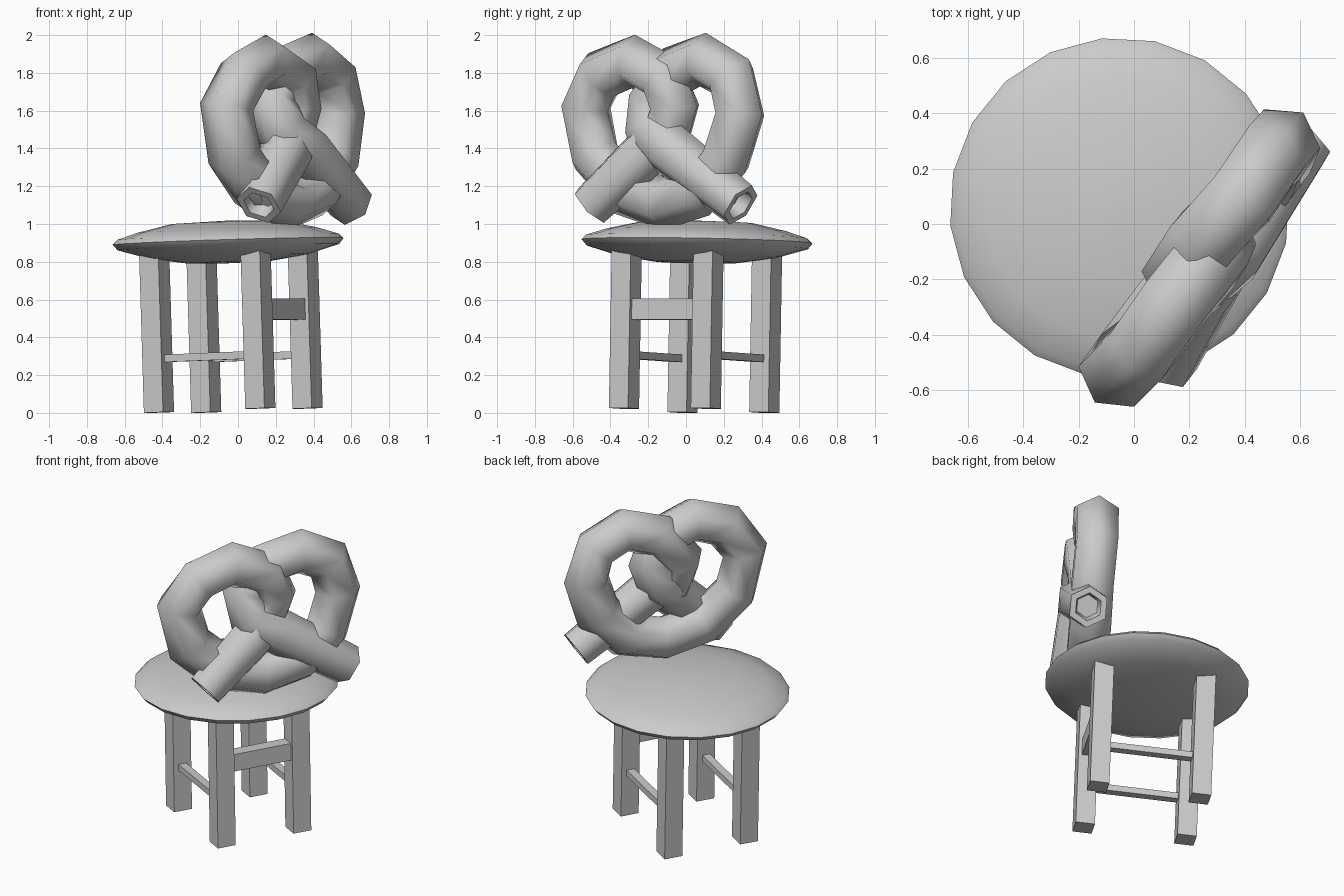
import bpy, bmesh
from math import radians, cos, sin, pi
from mathutils import Matrix, Vector

if "Cube" in bpy.data.objects:
    bpy.data.objects.remove(bpy.data.objects["Cube"])

# Stool frame: turned 60 degrees and leaning back slightly
FRAME = (Matrix.Translation((-0.025, 0.043, 0.013))
         @ Matrix.Rotation(radians(60), 4, 'Z')
         @ Matrix.Rotation(radians(-2), 4, 'X'))


def finish(name, bm, smooth=None):
    bmesh.ops.recalc_face_normals(bm, faces=bm.faces)
    me = bpy.data.meshes.new(name)
    bm.to_mesh(me)
    bm.free()
    ob = bpy.data.objects.new(name, me)
    bpy.context.collection.objects.link(ob)
    if smooth:
        bpy.ops.object.select_all(action='DESELECT')
        ob.select_set(True)
        bpy.context.view_layer.objects.active = ob
        bpy.ops.object.shade_smooth_by_angle(angle=radians(smooth))
    return ob


def box(name, center, size):
    bm = bmesh.new()
    bmesh.ops.create_cube(bm, size=1, matrix=FRAME @ Matrix.Translation(center)
                          @ Matrix.Diagonal((*size, 1)))
    return finish(name, bm)


def skin(bm, rings, cap=True):
    rows = [[bm.verts.new(p) for p in r] for r in rings]
    n = len(rows[0])
    for a, b in zip(rows, rows[1:]):
        for i in range(n):
            j = (i + 1) % n
            bm.faces.new((a[i], a[j], b[j], b[i]))
    if cap:
        bm.faces.new(rows[0])
        bm.faces.new(rows[-1])


# Legs and side rungs
for side, sx in (("left", -1), ("right", 1)):
    for end, sy in (("front", -1), ("back", 1)):
        box(f"{end}_{side}_leg", (sx * 0.25, sy * 0.31, 0.425), (0.117, 0.117, 0.85))
    box(f"{side}_rung", (sx * 0.25, 0, 0.285), (0.05, 0.52, 0.04))

# Front rail
box("front_rail", (0, -0.305, 0.525), (0.4, 0.085, 0.11))

# Lens-shaped round seat
profile = [(0.02, 1.005), (0.3, 0.995), (0.48, 0.955), (0.59, 0.92), (0.615, 0.895),
           (0.59, 0.865), (0.42, 0.815), (0.22, 0.785), (0.02, 0.78)]
bm = bmesh.new()
SEG = 20
skin(bm, [[FRAME @ Vector((r * cos(2 * pi * i / SEG), r * sin(2 * pi * i / SEG), z))
           for i in range(SEG)] for r, z in profile])
finish("seat", bm, 60)

# Pretzel backrest: one rope from the left end, round both lobes, to the right end
path = [Vector(p) for p in (
    (0.11, -0.50, 1.10), (0.25, -0.22, 1.37), (0.26, -0.10, 1.48),
    (0.30, -0.06, 1.62), (0.28, -0.12, 1.77), (0.15, -0.28, 1.86),
    (0.03, -0.45, 1.79), (-0.06, -0.53, 1.62), (-0.02, -0.48, 1.36),
    (0.10, -0.32, 1.18), (0.26, -0.12, 1.11), (0.40, 0.07, 1.17),
    (0.50, 0.21, 1.34), (0.53, 0.285, 1.58), (0.49, 0.24, 1.78),
    (0.39, 0.09, 1.87), (0.25, -0.06, 1.81), (0.17, -0.18, 1.64),
    (0.23, -0.19, 1.49), (0.35, -0.09, 1.40), (0.60, 0.29, 1.10))]
facing = Vector((0.82, -0.57, 0.05)).normalized()


def ring(p, t, r, n=6):
    s = t.cross(facing).normalized()
    b = s.cross(t).normalized()
    return [p + r * (cos(2 * pi * i / n) * s + sin(2 * pi * i / n) * b) for i in range(n)]


rings = []
last = len(path) - 1
for i, p in enumerate(path):
    a, b = path[max(i - 1, 0)], path[min(i + 1, last)]
    t = ((p - a).normalized() + (b - p).normalized()).normalized()
    if i == 0:       # hollow left end
        rings += [ring(p + t * 0.07, t, 0.07), ring(p, t, 0.085)]
    rings.append(ring(p, t, 0.125 if i in (0, last) else 0.143))
    if i == last:    # hollow right end
        rings += [ring(p, t, 0.085), ring(p - t * 0.07, t, 0.07)]
bm = bmesh.new()
skin(bm, rings)
finish("pretzel_backrest", bm, 65)
